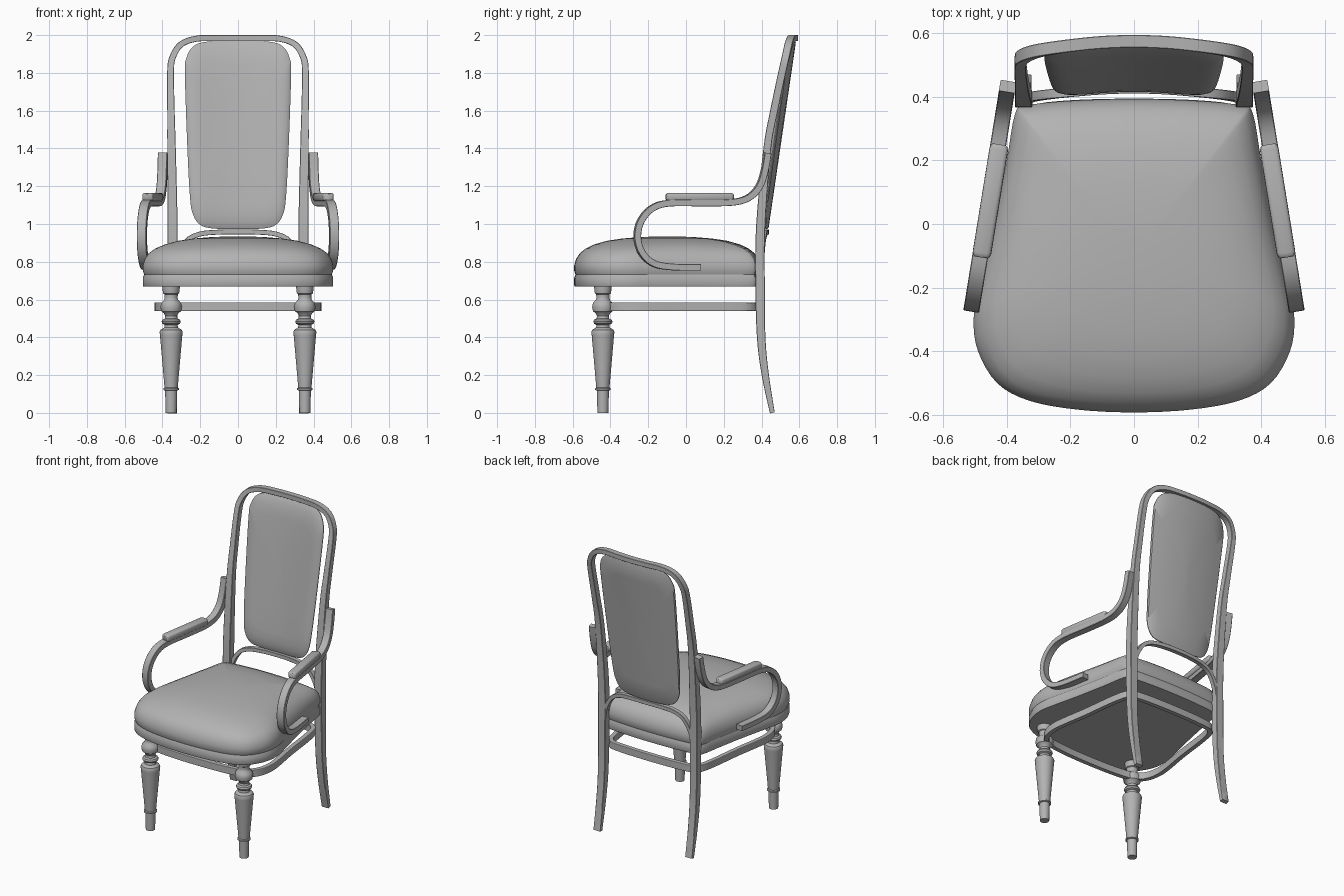
import bpy, bmesh, math
from mathutils import Vector

if "Cube" in bpy.data.objects:
    bpy.data.objects.remove(bpy.data.objects["Cube"])

# One mid-grey finish for every part
grey = bpy.data.materials.new("mid_grey")
grey.diffuse_color = (.45, .45, .45, 1)
grey.use_nodes = True
grey.node_tree.nodes["Principled BSDF"].inputs["Base Color"].default_value = grey.diffuse_color


def smooth_path(pts, steps=5, closed=False):
    """Catmull-Rom through tuples of any dimension."""
    n, out = len(pts), []
    for i in range(n if closed else n - 1):
        ids = [(i + k) % n if closed else min(max(i + k, 0), n - 1) for k in (-1, 0, 1, 2)]
        a, b, c, d = (pts[j] for j in ids)
        for s in range(steps):
            t = s / steps
            out.append(tuple(0.5 * (2 * q + (r - p) * t + (2 * p - 5 * q + 4 * r - w) * t * t
                                    + (3 * q - p - 3 * r + w) * t ** 3)
                             for p, q, r, w in zip(a, b, c, d)))
    return out if closed else out + [tuple(pts[-1])]


def symmetric(half, closed=False):
    """Extend a half outline (ending on x = 0) with its mirror image."""
    rest = half[1:-1] if closed else half[:-1]
    return list(half) + [(-p[0],) + tuple(p[1:]) for p in reversed(rest)]


def loft(name, rings, closed=False, mirror=False, angle=35):
    """Skin a list of equal-length rings, capped unless closed."""
    bm = bmesh.new()
    vs = [[bm.verts.new(p) for p in r] for r in rings]
    m = len(vs[0])
    for i in range(len(vs) if closed else len(vs) - 1):
        a, b = vs[i], vs[(i + 1) % len(vs)]
        for j in range(m):
            bm.faces.new((a[j], a[(j + 1) % m], b[(j + 1) % m], b[j]))
    if not closed:
        bm.faces.new(vs[0])
        bm.faces.new(vs[-1])
    bmesh.ops.recalc_face_normals(bm, faces=bm.faces)
    me = bpy.data.meshes.new(name)
    bm.to_mesh(me)
    bm.free()
    for p in me.polygons:
        p.use_smooth = True
    me.set_sharp_from_angle(angle=math.radians(angle))
    me.materials.append(grey)
    ob = bpy.data.objects.new(name, me)
    bpy.context.collection.objects.link(ob)
    if mirror:
        ob.modifiers.new("Mirror", 'MIRROR')
    return ob


def sweep(name, path, across, closed=False, mirror=False):
    """Rectangular bar; path holds (x, y, z, size along 'across', other size)."""
    P = [Vector(p[:3]) for p in path]
    n, rings = len(P), []
    for i, p in enumerate(path):
        prev = P[i - 1] if closed or i > 0 else P[0]
        nxt = P[(i + 1) % n] if closed else P[min(i + 1, n - 1)]
        t = (nxt - prev).normalized()
        a = Vector(across)
        a = (a - t * a.dot(t)).normalized()
        b = t.cross(a)
        u, v = a * p[3] / 2, b * p[4] / 2
        c = 0.9  # small chamfer on the bar's edges
        rings.append([P[i] + u * k + v * l for k, l in
                      ((1, c), (c, 1), (-c, 1), (-1, c), (-1, -c), (-c, -1), (c, -1), (1, -c))])
    return loft(name, rings, closed, mirror, 30)


# Back legs and hooped top in one bent piece
half = [(.347, .457, 0, .026, .05), (.347, .42, .2, .038, .05), (.347, .398, .4, .045, .052),
        (.347, .392, .7, .05, .054), (.347, .396, 1.0, .048, .054), (.352, .43, 1.4, .04, .045),
        (.355, .466, 1.6, .04, .039), (.357, .508, 1.8, .04, .036), (.347, .527, 1.88, .04, .034),
        (.303, .544, 1.95, .04, .032), (.22, .558, 1.981, .04, .032), (.11, .57, 1.984, .04, .032),
        (0, .574, 1.984, .04, .032)]
sweep("back_frame", smooth_path(symmetric(half)), (0, 1, 0))

# Small arch below the back panel
half = [(.335, .395, .74, .03, .026), (.318, .40, .83, .03, .026), (.27, .407, .912, .03, .026),
        (.2, .414, .947, .03, .026), (.1, .422, .957, .03, .026), (0, .425, .958, .03, .026)]
sweep("lower_back_arch", smooth_path(symmetric(half)), (0, 1, 0))

# Upholstered back panel, hollowed toward the sitter
outline = smooth_path(symmetric([(0, 1.97), (.16, 1.966), (.235, 1.942), (.273, 1.88), (.281, 1.79),
                                 (.268, 1.4), (.254, 1.14), (.238, 1.05), (.2, .995), (.13, .976),
                                 (0, .973)], True), 4, True)
rings = []
for s, off in ((.02, 0), (.4, 0), (.75, 0), (.98, 0), (1, -.005), (1, -.01), (.97, -.018),
               (.92, -.026), (.84, -.033), (.74, -.036), (.4, -.036), (.02, -.036)):
    ring = []
    for x, z in outline:
        x, z = x * s, 1.47 + (z - 1.47) * s
        ring.append((x, .433 + (z - .95) * .147 - .4 * x * x + off, z))
    rings.append(ring)
loft("back_panel", rings)

# Seat rail and domed cushion share one plan outline
plan = smooth_path(symmetric([(0, .393), (.2, .387), (.34, .372), (.374, .345), (.40, .2), (.44, 0),
                              (.487, -.2), (.504, -.3), (.49, -.4), (.43, -.5), (.33, -.555),
                              (.18, -.583), (0, -.592)], True), 4, True)


def plan_rings(profile):
    """Scaled copies of the plan that grow rounder toward the middle."""
    rings = []
    for s, z in profile:
        w, ring = min(1, 1.4 * max(0, .95 - s)), []
        for x, y in plan:
            d = Vector((x, y + .1))
            d = (d * (1 - w) + d.normalized() * .47 * w) * s
            ring.append((d.x, d.y - .1, z))
        rings.append(ring)
    return rings


loft("seat_rail", plan_rings([(.02, .67), (.5, .67), (.995, .67), (1, .675), (1, .715), (.985, .735),
                              (.9, .745)]))
loft("seat_cushion", plan_rings([(.9, .72), (.985, .732), (1.0, .752), (1.0, .78), (.98, .815),
                                 (.94, .845), (.88, .87), (.79, .892), (.66, .911), (.5, .923),
                                 (.3, .931), (.15, .9335), (.02, .934)]))

# Stretcher hoop joining the four legs
half = [(0, .378), (.24, .37), (.325, .345), (.358, .25), (.39, 0), (.418, -.17), (.425, -.27),
        (.402, -.36), (.34, -.415), (.2, -.437), (0, -.443)]
hoop = [(x, y, .562, .046, .032) for x, y in smooth_path(symmetric(half, True), 4, True)]
sweep("stretcher_hoop", hoop, (0, 0, 1), closed=True)

# Turned front legs
profile = [(.029, 0), (.032, .118), (.041, .121), (.041, .13), (.035, .134), (.059, .41), (.061, .428),
           (.056, .44), (.036, .452), (.034, .466), (.046, .472), (.051, .483), (.046, .493),
           (.034, .499), (.031, .513), (.037, .526), (.052, .538), (.057, .56), (.052, .583),
           (.038, .596), (.034, .61), (.036, .628), (.042, .632), (.045, .648), (.047, .68)]
rings = [[(.354 + r * math.cos(k * math.tau / 28), -.44 + r * math.sin(k * math.tau / 28), z)
          for k in range(28)] for r, z in profile]
loft("front_legs", rings, mirror=True)


# Bent arms, splayed outward toward the front
def arm_x(y):
    return .467 - .162 * y


side = [(.432, 1.375), (.415, 1.28), (.388, 1.2), (.335, 1.142), (.25, 1.115), (.1, 1.111),
        (-.09, 1.11), (-.18, 1.083), (-.24, 1.015), (-.258, .93), (-.235, .85), (-.175, .793),
        (-.08, .773), (.075, .77)]
path = [(arm_x(y), y, z, .05, .035) for y, z in smooth_path(side)]
sweep("arms", path, (1, .16, 0), mirror=True)

# Padded arm rests
pad = []
for y, g in ((.25, .7), (.245, .88), (.235, 1), (-.09, 1), (-.1, .88), (-.105, .7)):
    ring = []
    for k in range(20):
        c, s = math.cos(k * math.tau / 20), math.sin(k * math.tau / 20)
        dx = math.copysign(abs(c) ** .5, c) * .029 * g
        dz = math.copysign(abs(s) ** .5, s) * .022 * g
        ring.append((arm_x(y) - .004 + dx, y + dx * .16, 1.143 + dz))
    pad.append(ring)
loft("arm_pads", pad, mirror=True, angle=50)
